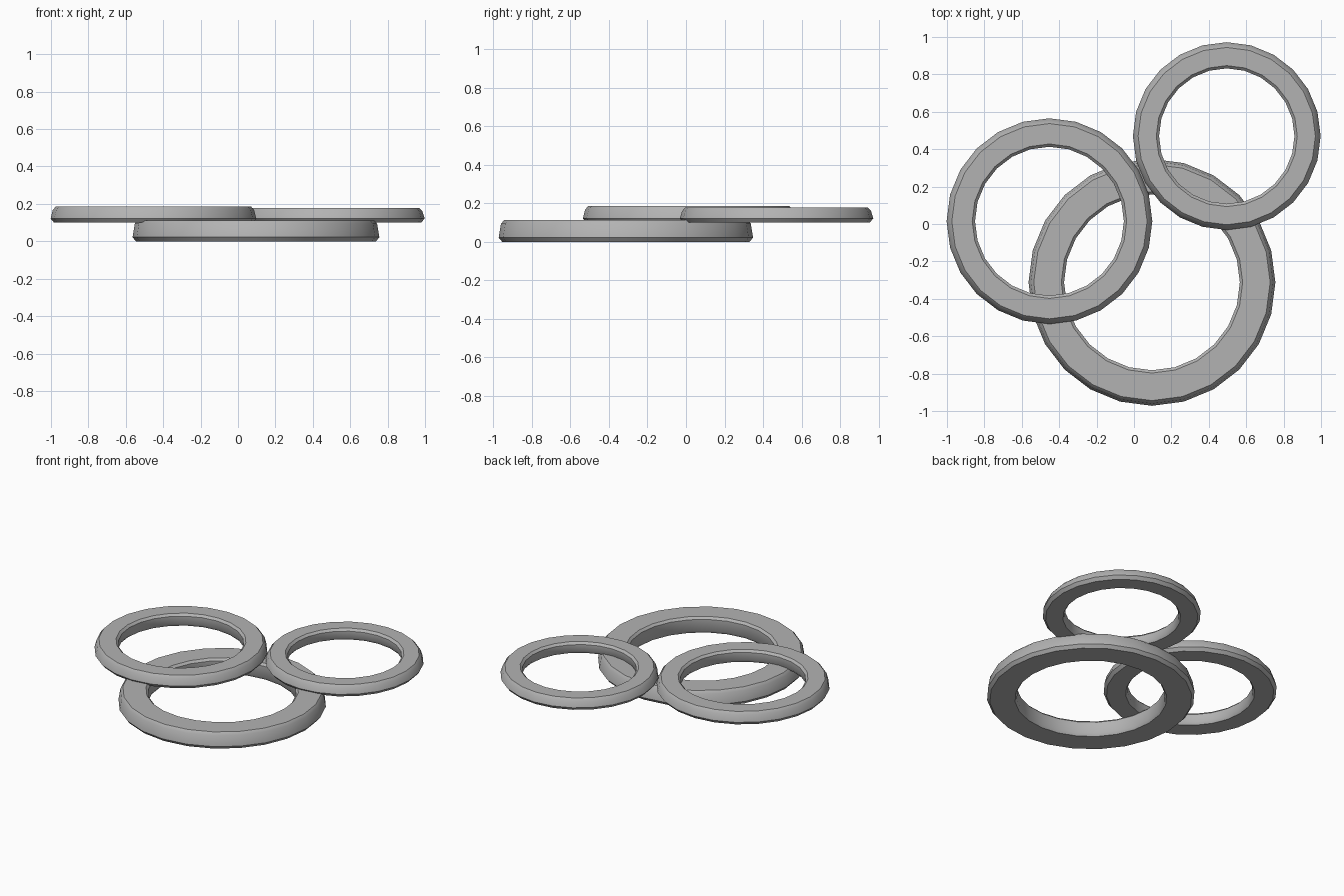
import bpy, bmesh
from math import cos, sin, pi, radians

if "Cube" in bpy.data.objects:
    bpy.data.objects.remove(bpy.data.objects["Cube"])

SIDES = 24

grey = bpy.data.materials.new("dark_grey")
grey.diffuse_color = (0.45, 0.45, 0.45, 1)
grey.use_nodes = True
grey.node_tree.nodes["Principled BSDF"].inputs["Base Color"].default_value = grey.diffuse_color


def ring(name, x, y, z, r_in, r_out, h):
    # Ring cross-section with softened rims and a slightly tapered outer wall
    profile = [
        (r_out - 0.018, 0), (r_out, 0.022), (r_out - 0.012, h - 0.018),
        (r_out - 0.028, h), (r_in + 0.015, h), (r_in, h - 0.015),
        (r_in, 0.018), (r_in + 0.012, 0),
    ]
    bm = bmesh.new()
    loops = []
    for i in range(SIDES):
        a = 2 * pi * i / SIDES
        loops.append([bm.verts.new((r * cos(a), r * sin(a), pz)) for r, pz in profile])
    n = len(profile)
    for i in range(SIDES):
        a, b = loops[i], loops[(i + 1) % SIDES]
        for j in range(n):
            k = (j + 1) % n
            bm.faces.new((a[j], b[j], b[k], a[k]))
    bmesh.ops.recalc_face_normals(bm, faces=bm.faces)
    mesh = bpy.data.meshes.new(name)
    bm.to_mesh(mesh)
    bm.free()
    mesh.materials.append(grey)
    obj = bpy.data.objects.new(name, mesh)
    obj.location = (x, y, z)
    bpy.context.collection.objects.link(obj)
    # Smooth walls, crisp rims
    bpy.ops.object.select_all(action="DESELECT")
    obj.select_set(True)
    bpy.context.view_layer.objects.active = obj
    bpy.ops.object.shade_smooth_by_angle(angle=radians(35))


# Large ring on the ground with two smaller rings resting on it
ring("large_ring", 0.096, -0.312, 0.0, 0.47, 0.66, 0.112)
ring("medium_ring", -0.452, 0.015, 0.1, 0.398, 0.55, 0.086)
ring("small_ring", 0.496, 0.47, 0.1, 0.362, 0.502, 0.078)
